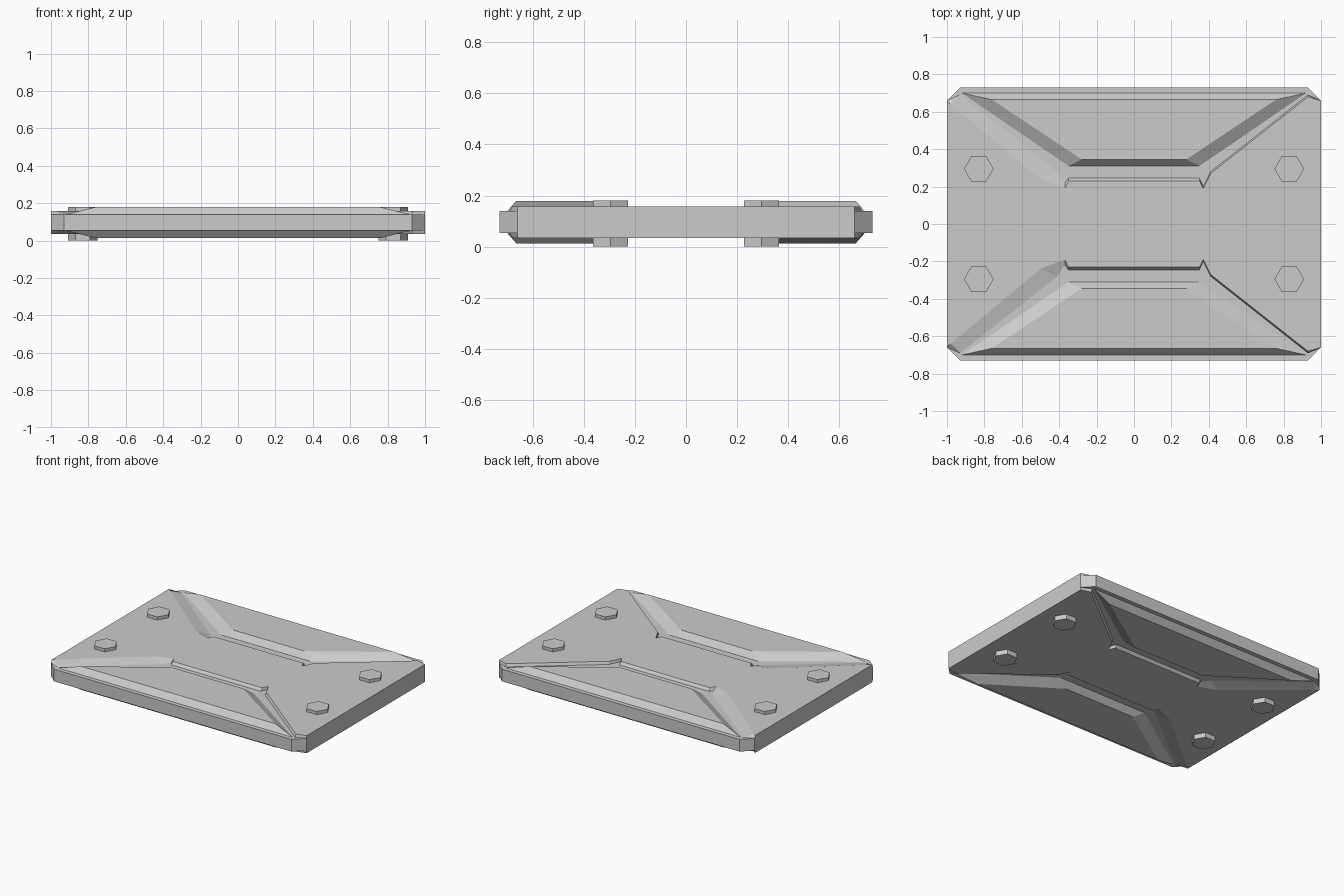
import bpy
import bmesh
import math

cube = bpy.data.objects.get("Cube")
if cube:
    bpy.data.objects.remove(cube)

grey = bpy.data.materials.new("plain grey")
grey.use_nodes = True
grey.diffuse_color = (0.6, 0.6, 0.6, 1)
grey.node_tree.nodes["Principled BSDF"].inputs["Base Color"].default_value = (0.6, 0.6, 0.6, 1)

MID = 0.096  # height of the horizontal symmetry plane


def loft(name, rings):
    """Skin a closed solid through rings given as (outline, height)."""
    bm = bmesh.new()
    loops = [[bm.verts.new((x, y, z)) for x, y in pts] for pts, z in rings]
    for a, b in zip(loops, loops[1:]):
        for i in range(len(a)):
            j = (i + 1) % len(a)
            bm.faces.new((a[i], a[j], b[j], b[i]))
    bm.faces.new(loops[0])
    bm.faces.new(loops[-1])
    bmesh.ops.recalc_face_normals(bm, faces=bm.faces)
    mesh = bpy.data.meshes.new(name)
    bm.to_mesh(mesh)
    bm.free()
    mesh.materials.append(grey)
    obj = bpy.data.objects.new(name, mesh)
    bpy.context.collection.objects.link(obj)
    return obj


def both_faces(outer, inner, low, high):
    """Rings for a part that tapers alike on its upper and lower face."""
    return [(inner, MID - high), (outer, MID - low),
            (outer, MID + low), (inner, MID + high)]


def mirror_y(half):
    return half + [(x, -y) for x, y in reversed(half)]


# Base plate with clipped corners
plate = mirror_y([(1, 0.66), (0.93, 0.73), (-0.93, 0.73), (-1, 0.66)])
loft("base_plate", [(plate, MID - 0.043), (plate, MID + 0.043)])

# Hourglass web between the panels, with a softer ramp on one end
web_base = mirror_y([(1, 0.66), (0.93, 0.69), (0.41, 0.28), (0.37, 0.2), (0.35, 0.245),
                     (-0.35, 0.245), (-0.37, 0.22), (-0.41, 0.28), (-0.93, 0.69), (-1, 0.66)])
web_top = mirror_y([(1, 0.66), (0.93, 0.68), (0.41, 0.27), (0.37, 0.19), (0.35, 0.23),
                    (-0.35, 0.23), (-0.37, 0.19), (-0.5, 0.24), (-0.98, 0.64), (-1, 0.655)])
loft("centre_web", both_faces(web_base, web_top, 0.043, 0.062))

# Raised trapezoid panels along the front and back
for side, sign in (("front", -1), ("back", 1)):
    outer = [(x, sign * y) for x, y in
             ((0.92, 0.7), (-0.92, 0.7), (-0.35, 0.31), (0.35, 0.31))]
    inner = [(x, sign * y) for x, y in
             ((0.76, 0.665), (-0.76, 0.665), (-0.28, 0.345), (0.28, 0.345))]
    loft(side + "_panel", both_faces(outer, inner, 0.043, 0.083))

    # Hexagonal bolts passing through the plate
    for end, ex in (("right", -1), ("left", 1)):
        hexagon = [(ex * 0.83 + 0.079 * math.cos(k * math.pi / 3),
                    sign * 0.295 + 0.079 * math.sin(k * math.pi / 3)) for k in range(6)]
        loft(f"{side}_{end}_bolt", [(hexagon, 0), (hexagon, 0.18)])
